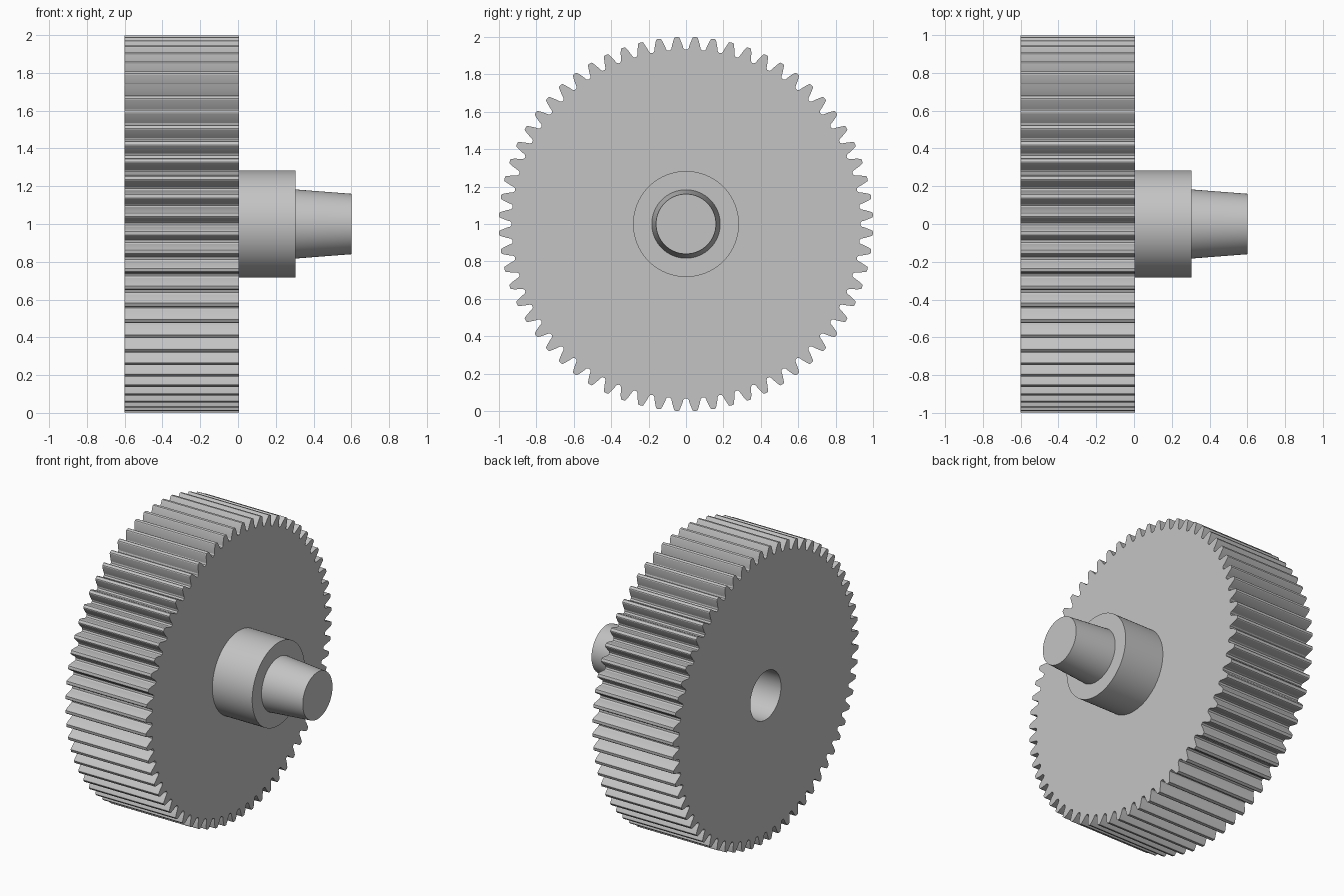
import bpy
import bmesh
import math
from mathutils import Matrix

cube = bpy.data.objects.get("Cube")
if cube:
    bpy.data.objects.remove(cube, do_unlink=True)

TEETH = 64
TIP = 1.0
MODULE = 2 * TIP / (TEETH + 2)
PITCH = MODULE * TEETH / 2
ROOT = PITCH - 1.25 * MODULE
BASE = PITCH * math.cos(math.radians(20))
GEAR_LEFT, GEAR_RIGHT = -0.6, 0.005

grey = bpy.data.materials.new("light grey")
grey.use_nodes = True
colour = (0.55, 0.55, 0.55, 1)
grey.diffuse_color = colour
grey.node_tree.nodes["Principled BSDF"].inputs["Base Color"].default_value = colour


def finish(bm, name):
    """Turn a bmesh into a smooth object with sharp corners, lifted onto the ground."""
    bmesh.ops.recalc_face_normals(bm, faces=bm.faces)
    bmesh.ops.translate(bm, verts=bm.verts, vec=(0, 0, 1))
    mesh = bpy.data.meshes.new(name)
    bm.to_mesh(mesh)
    bm.free()
    mesh.materials.append(grey)
    mesh.shade_smooth()
    mesh.set_sharp_from_angle(angle=math.radians(25))
    obj = bpy.data.objects.new(name, mesh)
    bpy.context.collection.objects.link(obj)
    return obj


def turned(name, profile, sides=96):
    """Solid turned around the x axis from (x, radius) points."""
    bm = bmesh.new()
    verts = [bm.verts.new((x, 0, r)) for x, r in profile]
    edges = [bm.edges.new(pair) for pair in zip(verts, verts[1:])]
    bmesh.ops.spin(bm, geom=verts + edges, cent=(0, 0, 0), axis=(1, 0, 0),
                   angle=math.tau, steps=sides, use_duplicate=False)
    bmesh.ops.remove_doubles(bm, verts=bm.verts, dist=1e-5)
    bmesh.ops.holes_fill(bm, edges=[e for e in bm.edges if e.is_boundary], sides=0)
    return finish(bm, name)


def involute(radius):
    a = math.acos(BASE / radius)
    return math.tan(a) - a


def half_tooth(radius):
    """Half the angular width of a tooth at this radius."""
    return math.pi / (2 * TEETH) + involute(PITCH) - involute(radius)


# Gear wheel: involute teeth pushed out along the axle
radii = [ROOT + (TIP - ROOT) * t for t in (0, 0.12, 0.35, 0.6, 0.8, 0.95, 1)]
flank = [(r, half_tooth(r)) for r in radii]
flank[0] = (ROOT, flank[0][1] + 0.006)     # small root fillet
flank[-1] = (TIP, flank[-1][1] - 0.003)    # eased tip corner
tooth = [(r, -a) for r, a in flank] + [(r, a) for r, a in reversed(flank)]

bm = bmesh.new()
outline = []
for i in range(TEETH):
    centre = (i + 0.5) * math.tau / TEETH
    for r, a in tooth:
        outline.append(bm.verts.new((GEAR_LEFT, r * math.sin(centre + a), r * math.cos(centre + a))))
side = bm.faces.new(outline)
pushed = bmesh.ops.extrude_face_region(bm, geom=[side], use_keep_orig=True)["geom"]
bmesh.ops.translate(bm, verts=[g for g in pushed if isinstance(g, bmesh.types.BMVert)],
                    vec=(GEAR_RIGHT - GEAR_LEFT, 0, 0))
gear = finish(bm, "gear_wheel")

# Blind axle socket in the plain side
cutter = turned("socket_cutter", [(GEAR_LEFT - 0.1, 0.165), (GEAR_LEFT + 0.3, 0.165)])
cutter.hide_render = True
cutter.hide_viewport = True
socket = gear.modifiers.new("socket", "BOOLEAN")
socket.operation = "DIFFERENCE"
socket.solver = "EXACT"
socket.object = cutter
bpy.context.view_layer.update()
cut_mesh = bpy.data.meshes.new_from_object(gear.evaluated_get(bpy.context.evaluated_depsgraph_get()))
gear.modifiers.clear()
gear.data = cut_mesh
cut_mesh.shade_smooth()
cut_mesh.set_sharp_from_angle(angle=math.radians(25))
bpy.data.objects.remove(cutter, do_unlink=True)

# Hub collar and tapered peg
turned("hub_collar", [(GEAR_RIGHT - 0.02, 0.283), (0.305, 0.283)])
turned("tapered_peg", [(0.29, 0.184), (0.6, 0.16)])
